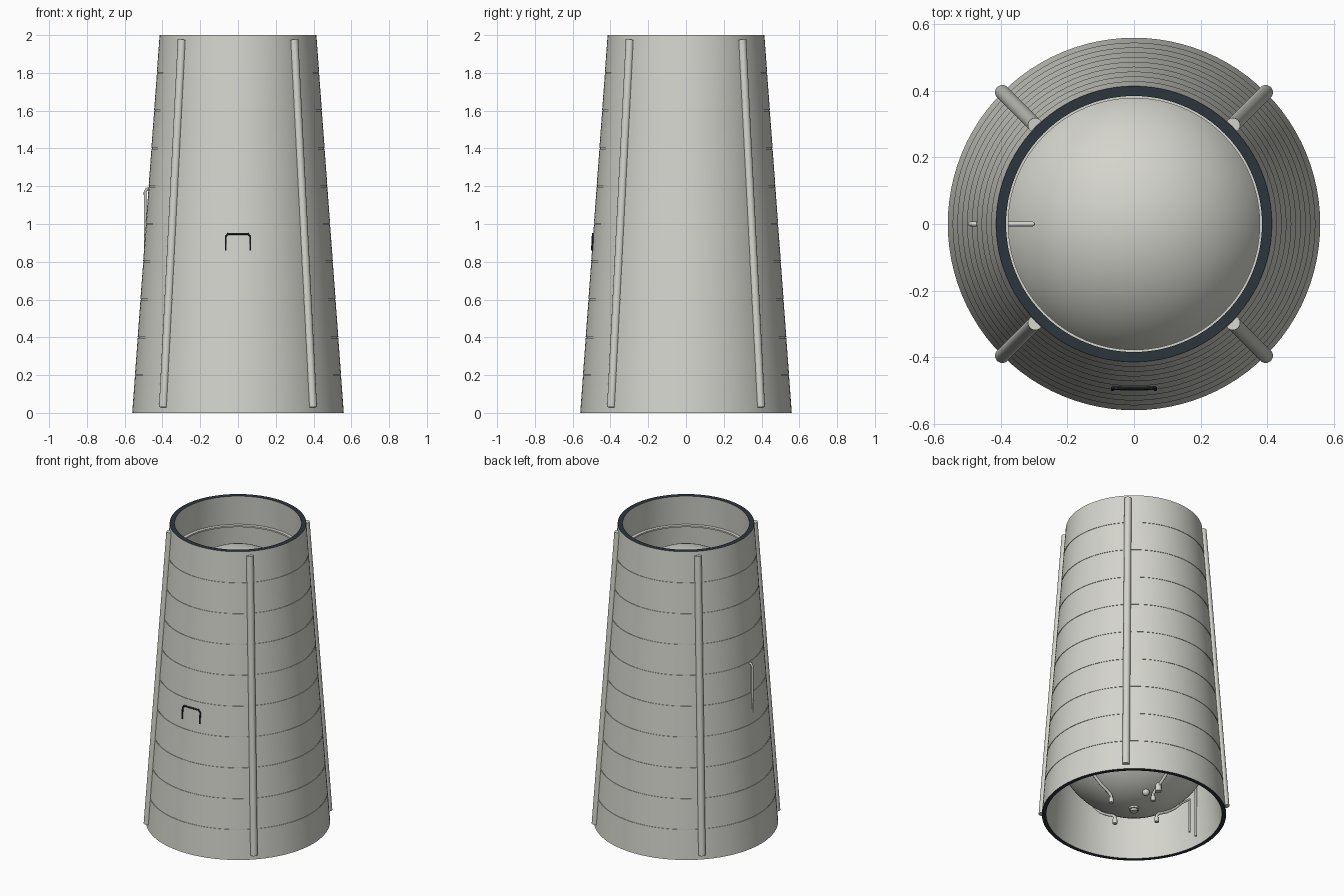
import bpy, bmesh, math
from mathutils import Vector, Matrix

if "Cube" in bpy.data.objects:
    bpy.data.objects.remove(bpy.data.objects["Cube"])


def material(name, rgb):
    m = bpy.data.materials.new(name)
    m.diffuse_color = (*rgb, 1)
    m.use_nodes = True
    m.node_tree.nodes["Principled BSDF"].inputs["Base Color"].default_value = m.diffuse_color
    return m


GREY = material("light_grey", (0.66, 0.66, 0.61))
DARK = material("dark_slate", (0.025, 0.036, 0.046))


def finish(name, bm, *mats):
    bmesh.ops.recalc_face_normals(bm, faces=bm.faces)
    me = bpy.data.meshes.new(name)
    bm.to_mesh(me)
    bm.free()
    for m in mats:
        me.materials.append(m)
    ob = bpy.data.objects.new(name, me)
    bpy.context.collection.objects.link(ob)
    bpy.context.view_layer.objects.active = ob
    ob.select_set(True)
    bpy.ops.object.shade_smooth_by_angle(angle=math.radians(35))
    ob.select_set(False)
    return ob


def lathe(name, profile, *mats, n=96):
    """Closed (r, z) profile revolved around z."""
    bm = bmesh.new()
    rings = [[bm.verts.new((r * math.cos(2 * math.pi * i / n), r * math.sin(2 * math.pi * i / n), z))
              for i in range(n)] for r, z in profile]
    for a, b in zip(rings, rings[1:] + rings[:1]):
        for i in range(n):
            j = (i + 1) % n
            bm.faces.new((a[i], a[j], b[j], b[i]))
    if len(mats) > 1:  # end faces take the second colour
        for f in bm.faces:
            z = [v.co.z for v in f.verts]
            if max(z) < 1e-4 or min(z) > 1.9999:
                f.material_index = 1
    return finish(name, bm, *mats)


def tube(name, pts, radius, mat=GREY, seg=16):
    """Straight tube runs with ball joints at inner points."""
    bm = bmesh.new()
    pts = [Vector(p) for p in pts]
    for a, b in zip(pts, pts[1:]):
        d = b - a
        rot = d.to_track_quat('Z', 'Y').to_matrix().to_4x4()
        bmesh.ops.create_cone(bm, cap_ends=True, segments=seg, radius1=radius, radius2=radius,
                              depth=d.length, matrix=Matrix.Translation((a + b) / 2) @ rot)
    for p in pts[1:-1]:
        bmesh.ops.create_uvsphere(bm, u_segments=seg, v_segments=8, radius=radius,
                                  matrix=Matrix.Translation(p))
    return finish(name, bm, mat)


def dome(name, radius, zc, up):
    bm = bmesh.new()
    bmesh.ops.create_uvsphere(bm, u_segments=96, v_segments=48, radius=radius)
    bmesh.ops.delete(bm, geom=[v for v in bm.verts if v.co.z * up < -1e-4], context='VERTS')
    bmesh.ops.translate(bm, verts=bm.verts, vec=(0, 0, zc))
    return finish(name, bm, GREY)


def wall_r(z):
    return 0.56 - 0.0725 * z


# Tapered shell with a narrow seam groove every 0.2, dark rims
profile = [(wall_r(0), 0)]
for k in range(1, 10):
    z = 0.2 * k
    r = wall_r(z)
    profile += [(r, z - 0.003), (r - 0.003, z - 0.003), (r - 0.003, z + 0.003), (r, z + 0.003)]
profile += [(wall_r(2), 2), (wall_r(2) - 0.03, 2), (wall_r(0) - 0.026, 0)]
lathe("tapered_shell", profile, GREY, DARK)

# Ledge inside the upper opening
lathe("inner_ledge", [(0.378, 1.795), (0.41, 1.795), (0.41, 1.805), (0.378, 1.805)], GREY)

# Tank end domes
dome("upper_tank_dome", 0.43, 1.39, 1)
LR, LZ = 0.48, 0.526
dome("lower_tank_dome", LR, LZ, -1)


def low_z(r):
    return LZ - math.sqrt(LR * LR - r * r)


# Four long rails along the shell
for k in range(4):
    a = math.radians(45 + 90 * k)
    c, s = math.cos(a), math.sin(a)
    tube(f"side_rail_{k + 1}", [(0.56 * c, 0.56 * s, 0.03), (0.42 * c, 0.42 * s, 1.975)], 0.022, seg=24)

# Dark hoop on the front
y = -0.494
tube("front_hoop", [(-0.065, y - 0.004, 0.86), (-0.065, y, 0.935), (-0.053, y, 0.948), (0.053, y, 0.948),
                    (0.065, y, 0.935), (0.065, y - 0.004, 0.86)], 0.005, DARK, 10)

# Vertical feed pipe that emerges through the taper on the left side
tube("outer_feed_pipe", [(-0.49, 0, 0.03), (-0.492, 0, 1.17), (-0.483, 0, 1.185), (-0.46, 0, 1.187)], 0.007)
tube("inner_feed_pipe", [(-0.44, 0, 0.04), (-0.44, 0, 0.27), (-0.33, 0, low_z(0.33))], 0.006)
tube("upper_dome_pipe", [(-0.41, 0, 1.73), (-0.305, 0, 1.73), (-0.305, 0, 1.66)], 0.007)

# Pipes with hooked ends and small nozzles under the lower dome
for k in range(4):
    a = math.radians(90 * k)
    c, s = math.cos(a), math.sin(a)
    run = [(r, low_z(r) - 0.008) for r in (0.38, 0.32, 0.26, 0.2)]
    run += [(0.18, 0.062), (0.18, 0.035)]
    tube(f"dome_pipe_{k + 1}", [(r * c, r * s, z) for r, z in run], 0.009)
    tube(f"dome_nozzle_{k + 1}", [(0.18 * c, 0.18 * s, 0.045), (0.18 * c, 0.18 * s, 0.015)], 0.014)

# Central outlet and two small canisters beside it
tube("central_outlet", [(0, 0, 0.08), (0, 0, 0.02)], 0.022, seg=24)
tube("outlet_flange", [(0, 0, 0.045), (0, 0, 0.033)], 0.032, seg=24)
tube("canister", [(0.0, 0.23, 0.13), (0.0, 0.23, 0.1), (0.0, 0.23, 0.06)], 0.018)
bm = bmesh.new()
bmesh.ops.create_uvsphere(bm, u_segments=20, v_segments=12, radius=0.022,
                          matrix=Matrix.Translation((0.04, 0.16, 0.07)))
finish("small_ball_tank", bm, GREY)
